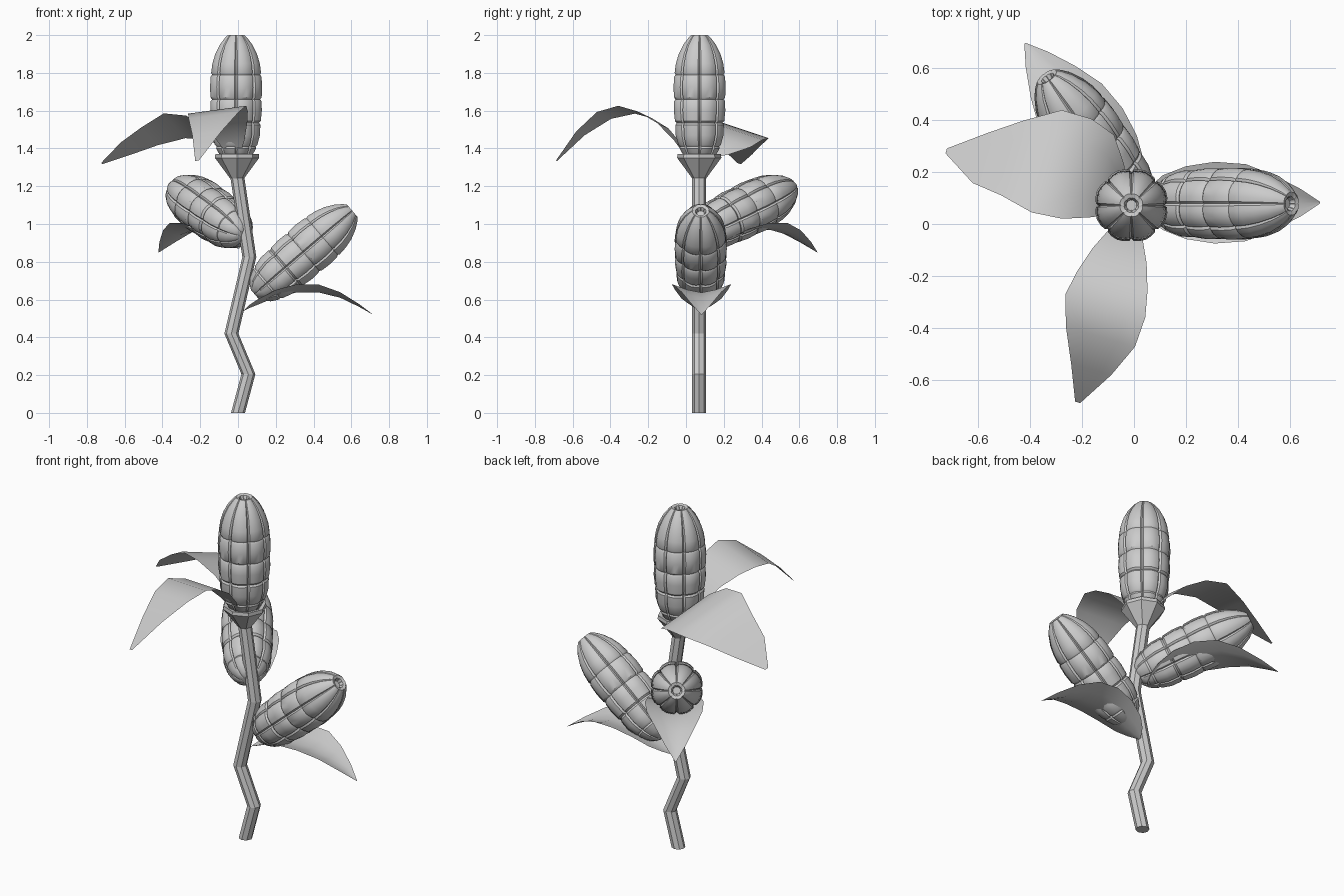
import bpy
from math import sin, cos, radians, pi
from mathutils import Matrix, Vector

if "Cube" in bpy.data.objects:
    bpy.data.objects.remove(bpy.data.objects["Cube"])


def make(name, verts, faces, angle=None, matrix=None):
    me = bpy.data.meshes.new(name)
    me.from_pydata(verts, [], faces)
    me.update()
    ob = bpy.data.objects.new(name, me)
    bpy.context.collection.objects.link(ob)
    if matrix:
        ob.matrix_world = matrix
    if angle:
        bpy.ops.object.select_all(action='DESELECT')
        ob.select_set(True)
        bpy.context.view_layer.objects.active = ob
        bpy.ops.object.shade_smooth_by_angle(angle=radians(angle))
    return ob


def skin_rings(rings):
    """Join equal closed rings of points and cap both ends."""
    n = len(rings[0])
    verts = [p for r in rings for p in r]
    faces = [(i * n + j, i * n + (j + 1) % n, (i + 1) * n + (j + 1) % n, (i + 1) * n + j)
             for i in range(len(rings) - 1) for j in range(n)]
    faces.append(tuple(reversed(range(n))))
    faces.append(tuple(range(len(verts) - n, len(verts))))
    return verts, faces


def octagon(x, y, z, r):
    return [(x + r * cos(k * pi / 4), y + r * sin(k * pi / 4), z) for k in range(8)]


# zigzag stalk
path = [(0, 0), (.055, .205), (-.035, .42), (.06, .825), (-.007, 1.27)]
make("stalk", *skin_rings([octagon(x, .07, z, .037) for x, z in path]))

# flared cup under the top cob
cup = [(.036, 1.24), (.117, 1.35), (.115, 1.37), (.09, 1.365), (.05, 1.3)]
make("cup", *skin_rings([octagon(-.005, .07, z, r) for r, z in cup]))

# cob profile: height along axis, radius; dips separate the kernel rows
COB = [(0, .03), (.012, .055), (.04, .085), (.08, .107), (.09, .105), (.10, .114),
       (.15, .128), (.205, .130), (.215, .123), (.225, .132), (.28, .138), (.33, .136),
       (.34, .129), (.35, .137), (.405, .140), (.46, .136), (.47, .129), (.48, .134),
       (.53, .127), (.58, .112), (.63, .087), (.665, .06), (.68, .044), (.675, .028), (.655, .02)]
# one kernel column: angle from the groove, radius factor
COLUMN = [(0, .89), (3.5, .955), (12, .985), (22.5, 1), (33, .985), (41.5, .955)]


def cob(name, tip, azimuth, elevation):
    rings = []
    for t, r in COB:
        ring = []
        for k in range(8):
            for a, f in COLUMN:
                ang = radians(45 * k + a)
                ring.append((1.025 * r * f * cos(ang), 1.025 * r * f * sin(ang), t - .68))
        rings.append(ring)
    m = (Matrix.Translation(tip) @ Matrix.Rotation(radians(azimuth), 4, 'Z')
         @ Matrix.Rotation(radians(90 - elevation), 4, 'Y'))
    make(name, *skin_rings(rings), angle=35, matrix=m)


cob("top_cob", (-.01, .072, 2.0), 0, 90)
cob("right_cob", (.605, .078, 1.07), 0, 40.5)
cob("back_cob", (-.335, .565, 1.195), 125, 22)


def leaf(name, origin, azimuth, sections, cup=0, roll=0, stretch=1, lift=0):
    """Sections: distance out, height, half width, sideways shift of the midrib."""
    a = radians(azimuth)
    out, side = Vector((cos(a), sin(a), 0)), Vector((-sin(a), cos(a), 0))
    verts, across = [], (-1, -.5, 0, .5, 1)
    for d, z, hw, s in sections:
        for v in across:
            p = Vector((*origin, 0)) + out * d * stretch + side * (s + v * hw)
            p.z = z + lift + hw * (cup * abs(v) ** 1.5 + roll * v)
            verts.append(p)
    faces = [(i * 5 + j, (i + 1) * 5 + j, (i + 1) * 5 + j + 1, i * 5 + j + 1)
             for i in range(len(sections) - 1) for j in range(4)]
    make(name, verts, faces, angle=60)


# two cupped leaves below the side cobs
low = [(.03, .54, .01, 0), (.06, .555, .06, 0), (.11, .575, .105, 0), (.2, .612, .14, 0),
       (.31, .637, .157, 0), (.43, .637, .148, 0), (.54, .61, .105, 0), (.64, .562, .053, 0),
       (.715, .52, .003, 0)]
leaf("right_leaf", (0, .082), 0, low, cup=.28)
leaf("back_leaf", (.02, .09), 126, low, cup=.25, stretch=1.045, lift=.33)

# two arching leaves out of the cup
leaf("left_leaf", (0, .07), 163.7,
     [(.05, 1.36, .04, 0), (.08, 1.40, .1, -.04), (.15, 1.46, .165, -.075), (.25, 1.51, .2, -.075),
      (.37, 1.52, .205, -.07), (.5, 1.465, .15, -.045), (.62, 1.4, .1, -.01), (.752, 1.32, .01, 0)],
     roll=.32)
leaf("front_leaf", (0, .07), 254,
     [(.07, 1.36, .03, 0), (.12, 1.435, .07, 0), (.2, 1.52, .108, 0), (.3, 1.578, .14, 0),
      (.4, 1.605, .16, 0), (.52, 1.575, .138, .015), (.65, 1.48, .08, .015), (.786, 1.335, .01, 0)],
     roll=.13)
